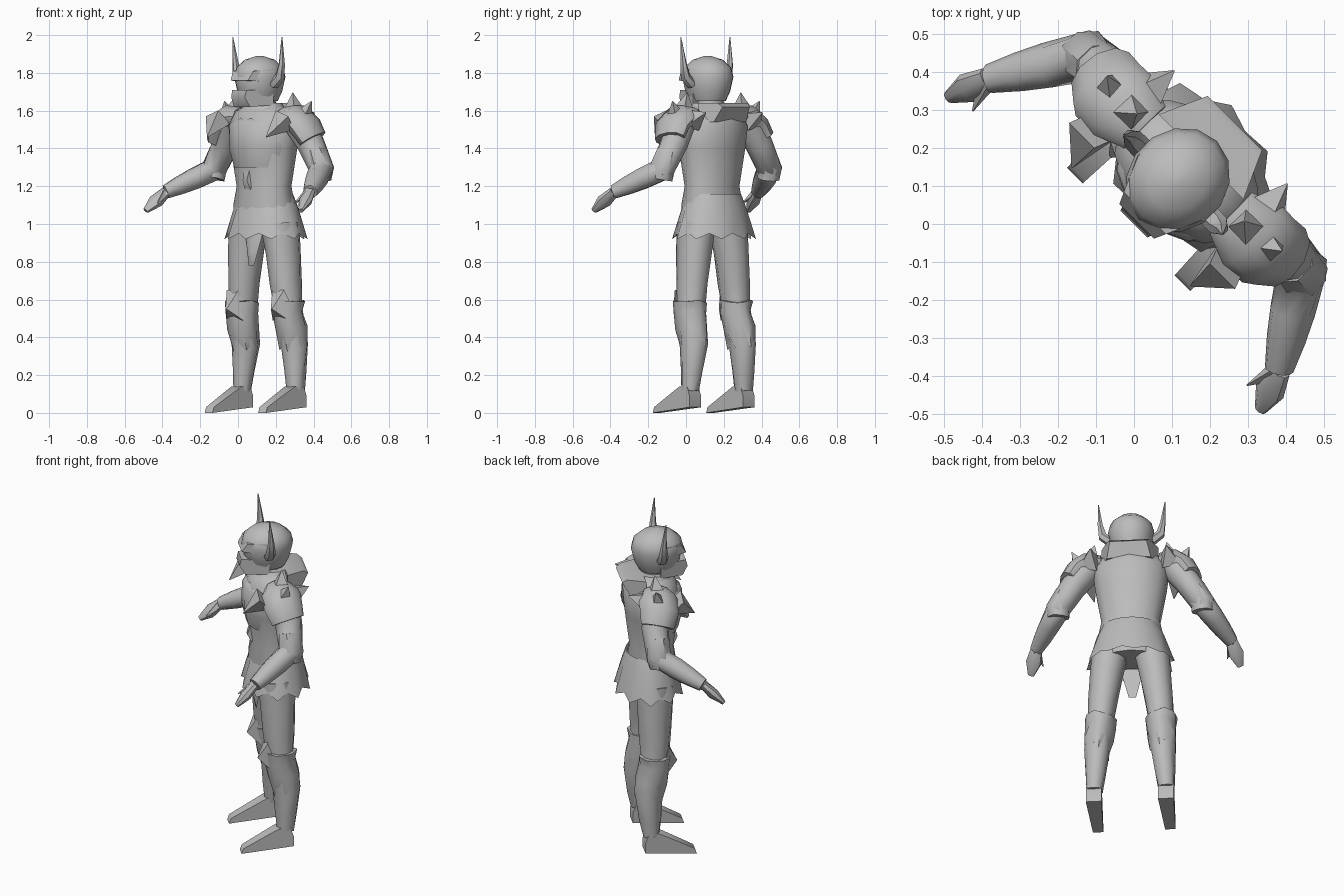
import bpy, bmesh, math, random
from mathutils import Vector

random.seed(4)
cube = bpy.data.objects.get("Cube")
if cube:
    bpy.data.objects.remove(cube, do_unlink=True)

GREY = (0.5, 0.5, 0.5, 1)
steel = bpy.data.materials.new("plain grey")
steel.use_nodes = True
steel.diffuse_color = GREY
steel.node_tree.nodes["Principled BSDF"].inputs["Base Color"].default_value = GREY


def finish(name, bm, pair):
    """Turn a bmesh into a smooth object, mirrored when it is one of a pair."""
    bmesh.ops.recalc_face_normals(bm, faces=bm.faces)
    mesh = bpy.data.meshes.new(name)
    bm.to_mesh(mesh)
    bm.free()
    mesh.materials.append(steel)
    mesh.shade_smooth()
    mesh.set_sharp_from_angle(angle=math.radians(50))
    ob = bpy.data.objects.new(name, mesh)
    bpy.context.collection.objects.link(ob)
    ob.rotation_euler.z = math.radians(-45)   # the figure faces a corner
    if pair:
        mirror = ob.modifiers.new("both sides", 'MIRROR')
        mirror.use_mirror_merge = False


def near(joint, out=0.0, back=0.0, up=0.0):
    return joint + Vector((out, back, up))


def tube(name, path, deep=1.0, sides=10, pair=True, hem=0.0, rough=0.0, caps=True):
    """Loft elliptical rings along a path of (centre, radius) pairs."""
    bm = bmesh.new()
    centres = [centre for centre, radius in path]
    last = len(path) - 1
    rings = []
    for i, (centre, radius) in enumerate(path):
        along = (centres[min(i + 1, last)] - centres[max(i - 1, 0)]).normalized()
        side = Vector((0, 1, 0)).cross(along).normalized()
        front = along.cross(side)
        ring = []
        for j in range(sides):
            turn = math.tau * (j + 0.5) / sides
            co = centre + radius * (side * math.cos(turn) + front * math.sin(turn) * deep)
            if hem and i == last and j % 2:
                co = near(co.lerp(centre, 0.12), up=hem)
            jitter = [random.uniform(-rough, rough) for axis in range(3)]
            ring.append(bm.verts.new(co + Vector(jitter)))
        rings.append(ring)
    for low, high in zip(rings, rings[1:]):
        for j in range(sides):
            k = (j + 1) % sides
            bm.faces.new((low[j], low[k], high[k], high[j]))
    if caps:
        bm.faces.new(rings[0])
        bm.faces.new(rings[-1])
    finish(name, bm, pair)


def column(name, y, deep, profile, **options):
    """Upright central tube from (height, half width) pairs."""
    path = [(Vector((0, y, z)), width) for z, width in profile]
    tube(name, path, deep, pair=False, **options)


def wedge(name, outline, half, taper=0.0, x=0.0):
    """Hull of a side outline (y, z) whose half width changes with y."""
    bm = bmesh.new()
    for y, z in outline:
        for sign in (-1, 1):
            bm.verts.new((x + sign * (half + taper * y), y, z))
    bmesh.ops.convex_hull(bm, input=bm.verts)
    finish(name, bm, x != 0)


def spike(name, base, tip, radius, deep=1.0):
    """Four-sided pointed blade on each side."""
    tube(name, [(base, radius), (tip, 0.002)], deep, sides=4)


# Joints of the model's left side
shoulder = Vector((.24, .2, 1.55))
elbow = Vector((.4, .225, 1.29))
wrist = Vector((.54, 0, 1.17))
fingertip = Vector((.58, -.11, 1.07))
hip = Vector((.12, .195, 1))
knee = Vector((.17, .205, .56))
ankle = Vector((.2, .23, .12))
temple = Vector((.11, .155, 1.74))

# Head and helmet
column("neck", .18, 1, [(1.55, .08), (1.7, .07)])
column("helmet", .163, 1.12, [(1.65, .09), (1.7, .113), (1.78, .13),
                              (1.83, .118), (1.87, .075), (1.89, .015)], sides=14)
wedge("brow_guard", [(.14, 1.82), (.14, 1.75), (.01, 1.76), (.04, 1.81)], .06, .45)
wedge("mouth_guard", [(.16, 1.71), (.16, 1.63), (.03, 1.62), (0, 1.67), (.01, 1.71)],
      .05, .35)
tube("horns", [(temple, .028), (near(temple, out=.05, up=.04), .026),
               (near(temple, out=.063, up=.11), .016),
               (near(temple, out=.074, back=-.01, up=.25), .002)], 1.1, sides=6)

# Body
column("torso", .195, .74, [(.96, .16), (1.1, .185), (1.2, .165), (1.4, .2),
                            (1.52, .215), (1.6, .17), (1.63, .1)], sides=14)
column("breastplate", .175, .8, [(1.56, .15), (1.53, .187), (1.4, .19), (1.3, .16)],
       sides=12)
column("collar", .19, .85, [(1.58, .15), (1.64, .11)])
wedge("back_collar", [(.25, 1.54), (.33, 1.54), (.375, 1.62), (.35, 1.64), (.25, 1.64)],
      .27, -.45)
wedge("buckle", [(.05, 1.23), (.07, 1.3), (.08, 1.17), (.12, 1.24)], 0, .3)
column("skirt", .21, .78, [(1.16, .16), (1.09, .19), (.92, .25)],
       sides=20, hem=.03, caps=False)
wedge("loincloth", [(.1, .95), (.12, .95), (.085, .85), (.1, .78)], -.21, 2.3)

# Shoulder armour
tube("shoulder_plates", [(near(shoulder, out=-.08, up=.02), .05),
                         (near(shoulder, up=.015), .07),
                         (near(shoulder, out=.06, up=-.03), .07),
                         (near(shoulder, out=.1, back=.02, up=-.1), .06)], 1.55)
spike("inner_shoulder_spikes", near(shoulder, out=-.02, up=.03),
      near(shoulder, out=-.04, back=.01, up=.145), .07)
spike("outer_shoulder_spikes", near(shoulder, out=.03, up=-.01),
      near(shoulder, out=.085, back=.025, up=.1), .07)
spike("lower_shoulder_spikes", near(shoulder, out=.06, back=.03, up=-.03),
      near(shoulder, out=.135, back=.05, up=-.1), .06, 1.3)
spike("front_shoulder_flaps", near(shoulder, out=.01, back=-.1),
      near(shoulder, out=-.02, back=-.21, up=-.09), .07)
spike("rear_shoulder_flaps", near(shoulder, out=-.02, back=.06),
      near(shoulder, out=-.03, back=.16, up=.04), .07)

# Arms and hands
tube("arms", [(shoulder, .085), (near(shoulder.lerp(elbow, .5), back=.015), .073),
              (elbow, .066), (elbow.lerp(wrist, .4), .058),
              (elbow.lerp(wrist, .7), .05), (wrist, .037)], 1.05)
tube("elbow_cuffs", [(near(elbow, out=-.045, up=.09), .064), (elbow, .07),
                     (near(elbow, back=-.01, up=-.05), .064)], sides=8, rough=.005)
spike("elbow_points", elbow, near(elbow, out=.04, back=.04, up=-.03), .04)
tube("hands", [(wrist, .034), (wrist.lerp(fingertip, .5), .045),
               (fingertip, .018)], .7, sides=8)
spike("thumbs", wrist, near(wrist, out=-.03, back=-.09, up=-.06), .03)

# Legs and boots
calf = near(knee.lerp(ankle, .45), back=.025)
tube("legs", [(hip, .1), (hip.lerp(knee, .35), .09), (hip.lerp(knee, .7), .08),
              (knee, .072), (calf, .07), (calf.lerp(ankle, .6), .055),
              (ankle, .045)], 1.08, rough=.004)
tube("greaves", [(near(knee, up=.03), .088), (near(knee, up=-.03), .08),
                 (knee.lerp(calf, .6), .083), (near(calf, up=-.02), .076)],
     1.05, sides=12, hem=.03, rough=.008)
wedge("knee_caps", [(.08, .55), (.13, .65), (.15, .6), (.15, .49)], -.06, .8, knee.x)
wedge("feet", [(.27, .03), (.27, .09), (.25, .14), (.19, .14), (.08, .08),
               (-.01, .03), (-.02, 0), (.1, .02)], .03, .05, ankle.x)
